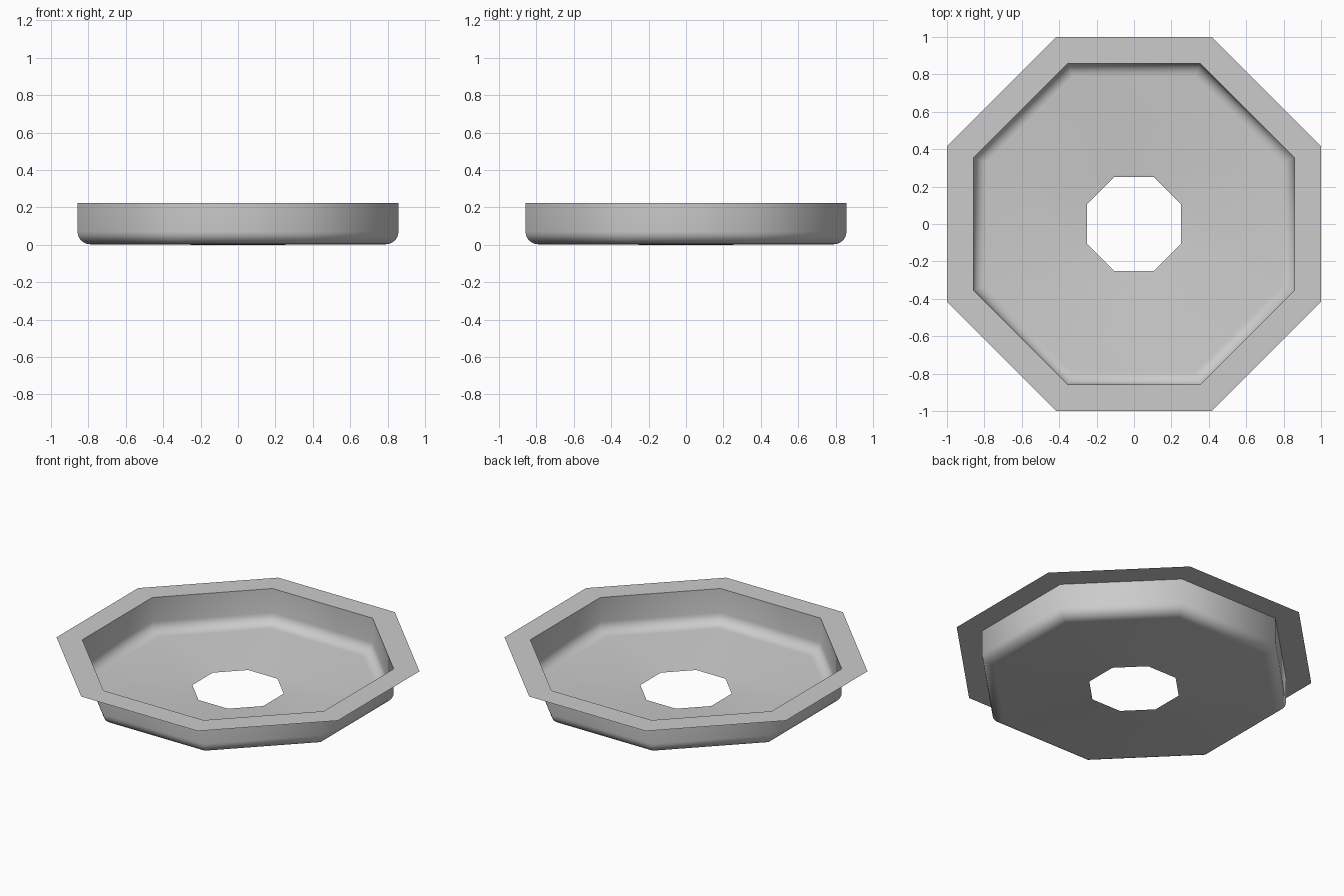
import bpy, bmesh, math

if "Cube" in bpy.data.objects:
    bpy.data.objects.remove(bpy.data.objects["Cube"])

SIDES = 8
FLOOR = 0.003
RIM = 0.225
WALL = 0.858
FILLET = 0.068

# Cross-section as (apothem, height), from the flange edge to the drain hole
profile = [(1.0, RIM), (WALL, RIM)]
for i in range(7):
    a = math.radians(90 * i / 6)
    profile.append((WALL - FILLET + FILLET * math.cos(a),
                    FLOOR + FILLET - FILLET * math.sin(a)))
profile += [(0.265, FLOOR), (0.252, 0.0)]

# Sweep the section around the octagon, as a single open sheet
bm = bmesh.new()
rings = []
for apothem, z in profile:
    r = apothem / math.cos(math.pi / SIDES)
    angles = [2 * math.pi * (k + 0.5) / SIDES for k in range(SIDES)]
    rings.append([bm.verts.new((r * math.cos(t), r * math.sin(t), z)) for t in angles])
for outer, inner in zip(rings, rings[1:]):
    for k in range(SIDES):
        n = (k + 1) % SIDES
        bm.faces.new((outer[k], outer[n], inner[n], inner[k]))

mesh = bpy.data.meshes.new("octagonal_basin")
bm.to_mesh(mesh)
bm.free()
basin = bpy.data.objects.new("octagonal_basin", mesh)
bpy.context.collection.objects.link(basin)

# Smooth walls and fillet, crisp flange edge
bpy.context.view_layer.objects.active = basin
basin.select_set(True)
bpy.ops.object.shade_smooth_by_angle(angle=math.radians(50))
